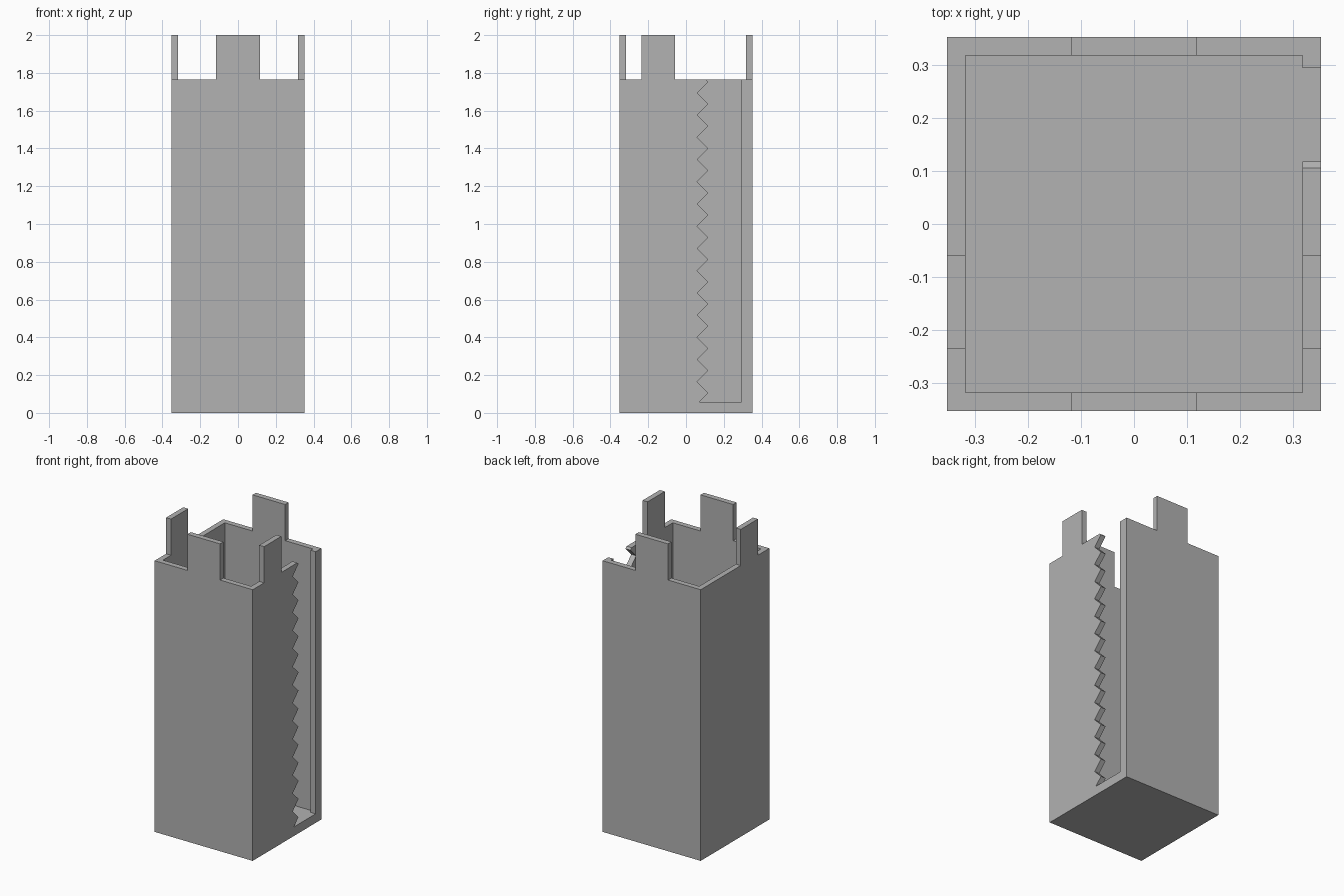
import bpy
import bmesh

cube = bpy.data.objects.get("Cube")
if cube:
    bpy.data.objects.remove(cube, do_unlink=True)

U = 1 / 17            # design module
HALF = 6 * U          # half width of the tower
WALL = 0.6 * U
RIM = 30 * U          # wall height below the tabs
TOP = 34 * U
OVER = 2 * U          # cutter overshoot

grey = bpy.data.materials.new("plain grey")
grey.use_nodes = True
grey.diffuse_color = (0.445, 0.445, 0.445, 1)
grey.node_tree.nodes["Principled BSDF"].inputs["Base Color"].default_value = grey.diffuse_color


def prism(name, outline, offset):
    """Extrude a closed planar outline by an offset vector."""
    bm = bmesh.new()
    face = bm.faces.new([bm.verts.new(p) for p in outline])
    new = bmesh.ops.extrude_face_region(bm, geom=[face])["geom"]
    bmesh.ops.translate(bm, vec=offset, verts=[v for v in new if isinstance(v, bmesh.types.BMVert)])
    bmesh.ops.recalc_face_normals(bm, faces=bm.faces)
    mesh = bpy.data.meshes.new(name)
    bm.to_mesh(mesh)
    bm.free()
    mesh.materials.append(grey)
    obj = bpy.data.objects.new(name, mesh)
    bpy.context.collection.objects.link(obj)
    return obj


def box(name, x0, x1, y0, y1, z0, z1):
    base = [(x0, y0, z0), (x1, y0, z0), (x1, y1, z0), (x0, y1, z0)]
    return prism(name, base, (0, 0, z1 - z0))


def cut(target, cutter):
    """Subtract the cutter and remove it."""
    mod = target.modifiers.new("cut", 'BOOLEAN')
    mod.operation = 'DIFFERENCE'
    mod.solver = 'EXACT'
    mod.object = cutter
    cutter.hide_render = True
    bpy.context.view_layer.objects.active = target
    bpy.ops.object.modifier_apply(modifier=mod.name)
    bpy.data.objects.remove(cutter, do_unlink=True)


# Solid tower block
tower = box("tower_shell", -HALF, HALF, -HALF, HALF, 0, TOP)

# Open corners of the crown, leaving one tab on each wall
far = HALF + OVER
for x0, x1 in ((-far, -2 * U), (2 * U, far)):
    for y0, y1 in ((-far, -4 * U), (-U, far)):
        cut(tower, box("corner_cutter", x0, x1, y0, y1, RIM, TOP + OVER))

# Hollow interior above the floor
inner = HALF - WALL
cut(tower, box("cavity_cutter", -inner, inner, -inner, inner, U, TOP + OVER))

# Toothed slot in the left wall, open at the top
slot = [(1.2 * U, U), (5 * U, U), (5 * U, 32 * U), (1.6 * U, 32 * U)]
slot += [((2 if i % 2 == 0 else 1) * U, (29.8 - i) * U) for i in range(29)]
slot.insert(4, (U, 30.8 * U))
cut(tower, prism("slot_cutter", [(inner - U, y, z) for y, z in slot], (WALL + 2 * U, 0, 0)))
